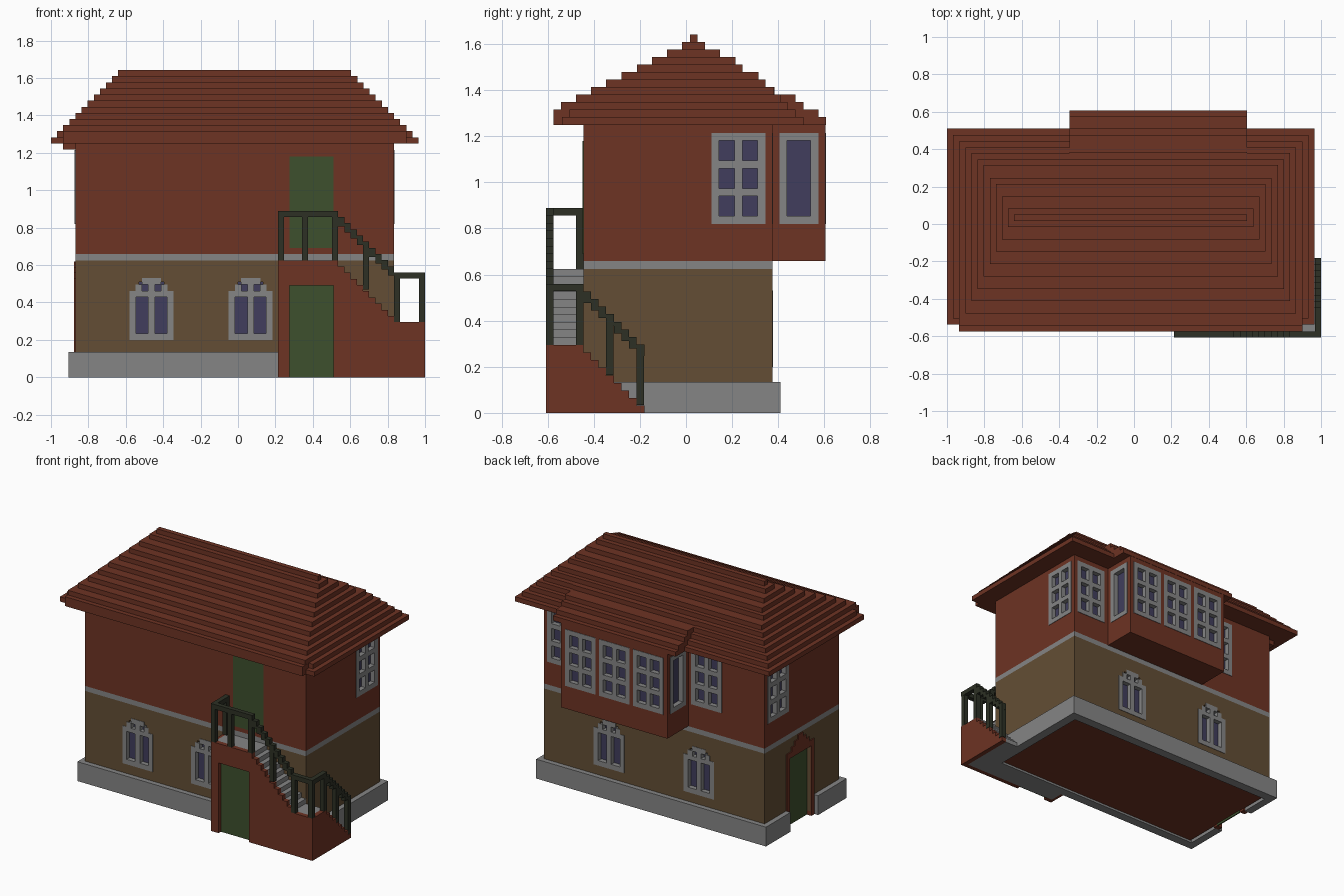
import bpy, bmesh

cube = bpy.data.objects.get("Cube")
if cube:
    bpy.data.objects.remove(cube, do_unlink=True)


def material(name, rgb):
    m = bpy.data.materials.new(name)
    m.use_nodes = True
    m.diffuse_color = (*rgb, 1)
    m.node_tree.nodes["Principled BSDF"].inputs["Base Color"].default_value = (*rgb, 1)
    return m


RED = material("red_brown", (0.155, 0.033, 0.017))
BROWN = material("plaster_brown", (0.125, 0.076, 0.035))
GREY = material("stone_grey", (0.235, 0.235, 0.235))
GREEN = material("door_green", (0.048, 0.080, 0.027))
BLUE = material("glass_blue", (0.052, 0.048, 0.110))
DARK = material("railing_dark", (0.026, 0.030, 0.018))


def build(name, boxes, mat):
    """One object from boxes given as (x0, x1, y0, y1, z0, z1)."""
    bm = bmesh.new()
    for x0, x1, y0, y1, z0, z1 in boxes:
        vs = bmesh.ops.create_cube(bm, size=1)["verts"]
        for v in vs:
            v.co = (x0 if v.co.x < 0 else x1, y0 if v.co.y < 0 else y1, z0 if v.co.z < 0 else z1)
    me = bpy.data.meshes.new(name)
    bm.to_mesh(me)
    bm.free()
    ob = bpy.data.objects.new(name, me)
    bpy.context.collection.objects.link(ob)
    if mat:
        me.materials.append(mat)
    return ob


def wall_box(side, plane, u0, u1, d0, d1, z0, z1):
    """Box on a wall: u runs along the wall, d is depth into it."""
    s = 1 if side[0] == "-" else -1
    a, b = sorted((plane + s * d0, plane + s * d1))
    return (u0, u1, a, b, z0, z1) if side[1] == "y" else (a, b, u0, u1, z0, z1)


frames, glass, cutters = [], [], []
BAR = 0.034


def add_window(side, plane, u, bars, holes):
    """Bars and holes are (u0, u1, z0, z1) relative to the window's edge."""
    for a, b, z0, z1 in bars:
        frames.append(wall_box(side, plane, u + a, u + b, -0.003, 0.033, z0, z1))
    for a, b, z0, z1 in holes:
        cutters.append(wall_box(side, plane, u + a, u + b, -0.02, 0.034, z0, z1))
        glass.append(wall_box(side, plane, u + a, u + b, 0.030, 0.036, z0, z1))


def grid_window(side, plane, u, w=0.235, cols=2, rows=3):
    z0, z1 = 0.82, 1.215
    bars = [(i * (w - BAR) / cols, i * (w - BAR) / cols + BAR, z0, z1) for i in range(cols + 1)]
    for j in range(rows + 1):
        z = z0 + j * (z1 - z0 - BAR) / rows
        bars.append((0.008, w - 0.008, z, z + BAR))
    add_window(side, plane, u, bars, [(0.012, w - 0.012, z0 + 0.012, z1 - 0.012)])


def arched_window(side, plane, u):
    bars = [(0, 0.034, 0.2, 0.462), (0.201, 0.235, 0.2, 0.462), (0.1, 0.135, 0.2, 0.53),
            (0, 0.235, 0.2, 0.235), (0.02, 0.215, 0.43, 0.46),
            (0.033, 0.068, 0.43, 0.497), (0.167, 0.202, 0.43, 0.497), (0.066, 0.169, 0.495, 0.53)]
    add_window(side, plane, u, bars, [(0.012, 0.223, 0.212, 0.44), (0.05, 0.185, 0.45, 0.51)])


# Main dimensions
X0, X1, Y0, Y1 = -0.87, 0.835, -0.445, 0.375
BX0, BX1, BY = -0.28, 0.54, 0.605

# Windows
for u in (-0.58, -0.05):
    arched_window("-y", Y0, u)
for u in (-0.48, 0.213):
    arched_window("+y", Y1, u)
for u in (-0.54, 0.575):
    grid_window("+y", Y1, u)
for u in (-0.25, 0.0125, 0.275):
    grid_window("+y", BY, u)
for side, plane, bay_plane in (("-x", X0, BX0), ("+x", X1, BX1)):
    grid_window(side, plane, 0.11)
    grid_window(side, bay_plane, 0.405, w=0.17, cols=1, rows=1)
build("window_frames", frames, GREY)
build("window_glass", glass, BLUE)

# Side door opening joins the wall cutters
cutters.append((X0 - 0.02, X0 + 0.034, -0.13, 0.105, 0.0, 0.49))
build("side_door", [(X0 + 0.028, X0 + 0.036, -0.13, 0.105, 0.0, 0.49)], GREEN)
build("side_door_frame", [(X0 - 0.008, X0 + 0.033, -0.165, -0.13, 0, 0.53),
                          (X0 - 0.008, X0 + 0.033, 0.105, 0.14, 0, 0.53),
                          (X0 - 0.008, X0 + 0.033, -0.13, 0.105, 0.49, 0.53),
                          (X0 - 0.008, X0 + 0.01, -0.11, 0.085, 0.53, 0.56),
                          (X0 - 0.008, X0 + 0.01, -0.075, 0.05, 0.56, 0.59),
                          (X0 - 0.008, X0 + 0.01, -0.04, 0.015, 0.59, 0.62)], RED)

# Walls, with the openings cut out
walls = [build("lower_walls", [(X0, X1, Y0, Y1, 0.03, 0.625)], BROWN),
         build("upper_walls", [(X0, X1, Y0, Y1, 0.66, 1.26)], RED),
         build("back_bay", [(BX0, BX1, Y1 - 0.03, BY, 0.66, 1.27)], RED)]
cutter = build("opening_cutter", cutters, None)
cutter.hide_render = True
for wall in walls:
    mod = wall.modifiers.new("openings", "BOOLEAN")
    mod.operation, mod.object, mod.solver = "DIFFERENCE", cutter, "EXACT"
    bpy.context.view_layer.objects.active = wall
    bpy.ops.object.modifier_apply(modifier=mod.name)
bpy.data.objects.remove(cutter, do_unlink=True)

build("stone_band", [(X0, X1, Y0, Y1, 0.625, 0.66)], GREY)
build("floor", [(X0 + 0.03, X1 - 0.03, Y0 + 0.03, Y1 - 0.03, 0.015, 0.03)], RED)
build("stone_base", [(-0.905, 0.87, -0.48, Y0 + 0.03, 0, 0.135),
                     (-0.905, 0.87, Y1 - 0.03, 0.41, 0, 0.135),
                     (X1 - 0.03, 0.87, Y0, Y1, 0, 0.135),
                     (-0.905, X0 + 0.02, Y0, -0.165, 0, 0.135),
                     (-0.905, X0 + 0.02, 0.14, Y1, 0, 0.135)], GREY)

# Stepped hip roof
T = 0.0327
front = [-0.537, -0.505, -0.543, -0.478, -0.413, -0.348, -0.28, -0.213, -0.148, -0.083, -0.017, 0.017]
back = [0.51, 0.475, 0.44, 0.41, 0.38, 0.345, 0.315, 0.245, 0.215, 0.148, 0.083, 0.05]
roof = [(-1 + T * i, 0.965 - T * i, front[i], back[i], 1.25 + T * i, 1.25 + T * (i + 1)) for i in range(12)]
roof.append((-0.935, 0.9, -0.575, -0.45, 1.25, 1.25 + 2 * T))
roof.append((-0.935, X0, Y0 + 0.03, Y1 - 0.03, 1.217, 1.25))
build("roof", roof, RED)
build("bay_roof", [(-0.345, 0.603, 0.3, y, 1.25 + T * i, 1.25 + T * (i + 1))
                   for i, y in enumerate((0.607, 0.575, 0.51, 0.475, 0.385))], RED)

# Outside stair: red outer skin around grey treads
S = 0.033
YF, YS, XE, XS = -0.607, -0.575, 1.0, 0.967
skin = [(0.215, 0.275, YF, YS, 0, 0.625), (0.275, 0.51, YF, YS, 0.49, 0.625),
        (0.51, 0.535, YF, YS, 0, 0.625), (0.835, XE, YF, YS, 0, 0.295),
        (XS, XE, YS, Y0, 0, 0.295), (0.215, 0.235, YS, Y0, 0, 0.625)]
treads = [(0.235, 0.535, YS, Y0, 0, 0.625), (0.835, XS, YS, Y0, 0, 0.295)]
rails = []
for k in range(9):
    x, top = 0.535 + k * 0.3 / 9, 0.625 - S * (k + 1)
    skin.append((x, x + 0.3 / 9, YF, YS, 0, top))
    treads.append((x, x + 0.3 / 9, YS, Y0, 0, top))
    rails.append((x, x + 0.3 / 9, YF, YS, top + 0.215, top + 0.265))
for k in range(8):
    y, top = Y0 + k * S, 0.295 - S * (k + 1)
    skin.append((XS, XE, y, y + S, 0, top))
    treads.append((X1, XS, y, y + S, 0, top))
    rails.append((XS, XE, y, y + S, top + 0.215, top + 0.265))
build("stair_skin", skin, RED)
build("stair_treads", treads, GREY)

# Railing rails and posts
P = 0.032
rails += [(0.215, 0.535, YF, YS, 0.857, 0.89), (0.215, 0.247, YF, Y0, 0.857, 0.89),
          (0.835, XE, YF, YS, 0.528, 0.56), (XS, XE, YF, Y0, 0.528, 0.56)]
for x, z in ((0.215, 0.625), (0.343, 0.625), (0.503, 0.625), (0.668, 0.47), (0.835, 0.295), (XS, 0.295)):
    rails.append((x, x + P, YF, YS, z, z + 0.255))
rails.append((0.215, 0.247, Y0 - P, Y0, 0.625, 0.88))
for y, z in ((Y0 - P, 0.295), (-0.346, 0.165), (-0.214, 0.035)):
    rails.append((XS, XE, y, y + P, z, z + 0.255))
build("stair_railing", rails, DARK)

# Front doors
build("stair_door", [(0.275, 0.51, YS - 0.006, YS + 0.002, 0, 0.49)], GREEN)
build("balcony_door", [(0.275, 0.51, Y0 - 0.004, Y0 + 0.003, 0.69, 1.18)], GREEN)
